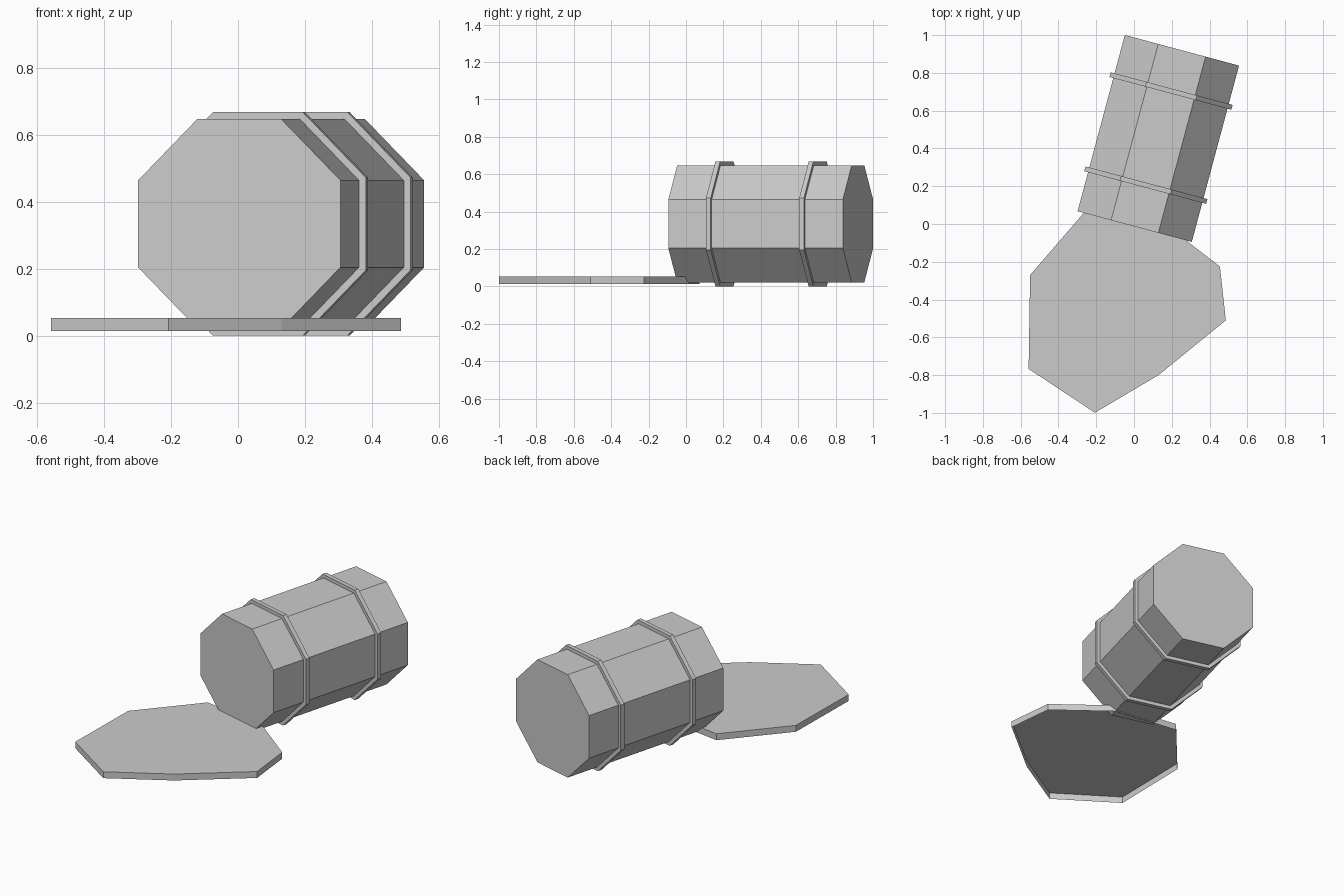
import bpy, bmesh
from math import radians, cos, sin
from mathutils import Matrix, Vector

if "Cube" in bpy.data.objects:
    bpy.data.objects.remove(bpy.data.objects["Cube"])

TURN = radians(-15)
CENTRE = Vector((0.129, 0.454, 0.334))
AXIS = Vector((-sin(TURN), cos(TURN), 0))


def finish(name, bm):
    mesh = bpy.data.meshes.new(name)
    bm.to_mesh(mesh)
    bm.free()
    obj = bpy.data.objects.new(name, mesh)
    bpy.context.collection.objects.link(obj)
    return obj


def octagon_prism(name, apothem, length, offset):
    """Flat-sided octagonal prism lying along the barrel axis."""
    radius = apothem / cos(radians(22.5))
    placing = (Matrix.Translation(CENTRE + AXIS * offset)
               @ Matrix.Rotation(TURN, 4, 'Z')
               @ Matrix.Rotation(radians(90), 4, 'X')
               @ Matrix.Rotation(radians(22.5), 4, 'Z'))
    bm = bmesh.new()
    bmesh.ops.create_cone(bm, cap_ends=True, segments=8, radius1=radius,
                          radius2=radius, depth=length, matrix=placing)
    return finish(name, bm)


# Barrel body lying on its side
octagon_prism("barrel_body", 0.313, 0.966, -0.001)

# Two raised hoops
for label, offset in (("front", -0.257), ("back", 0.259)):
    octagon_prism(label + "_hoop", 0.334, 0.026, offset)

# Spilled puddle: irregular eight-sided slab, open underneath
outline = [(-0.55, -0.27), (-0.558, -0.767), (-0.207, -0.999), (0.13, -0.8),
           (0.486, -0.51), (0.455, -0.225), (0.147, 0.012), (-0.255, 0.071)]
bm = bmesh.new()
low, high = ([bm.verts.new((x, y, z)) for x, y in outline] for z in (0.014, 0.053))
bm.faces.new(high)
for i in range(8):
    j = (i + 1) % 8
    bm.faces.new((low[i], low[j], high[j], high[i]))
finish("puddle", bm)
